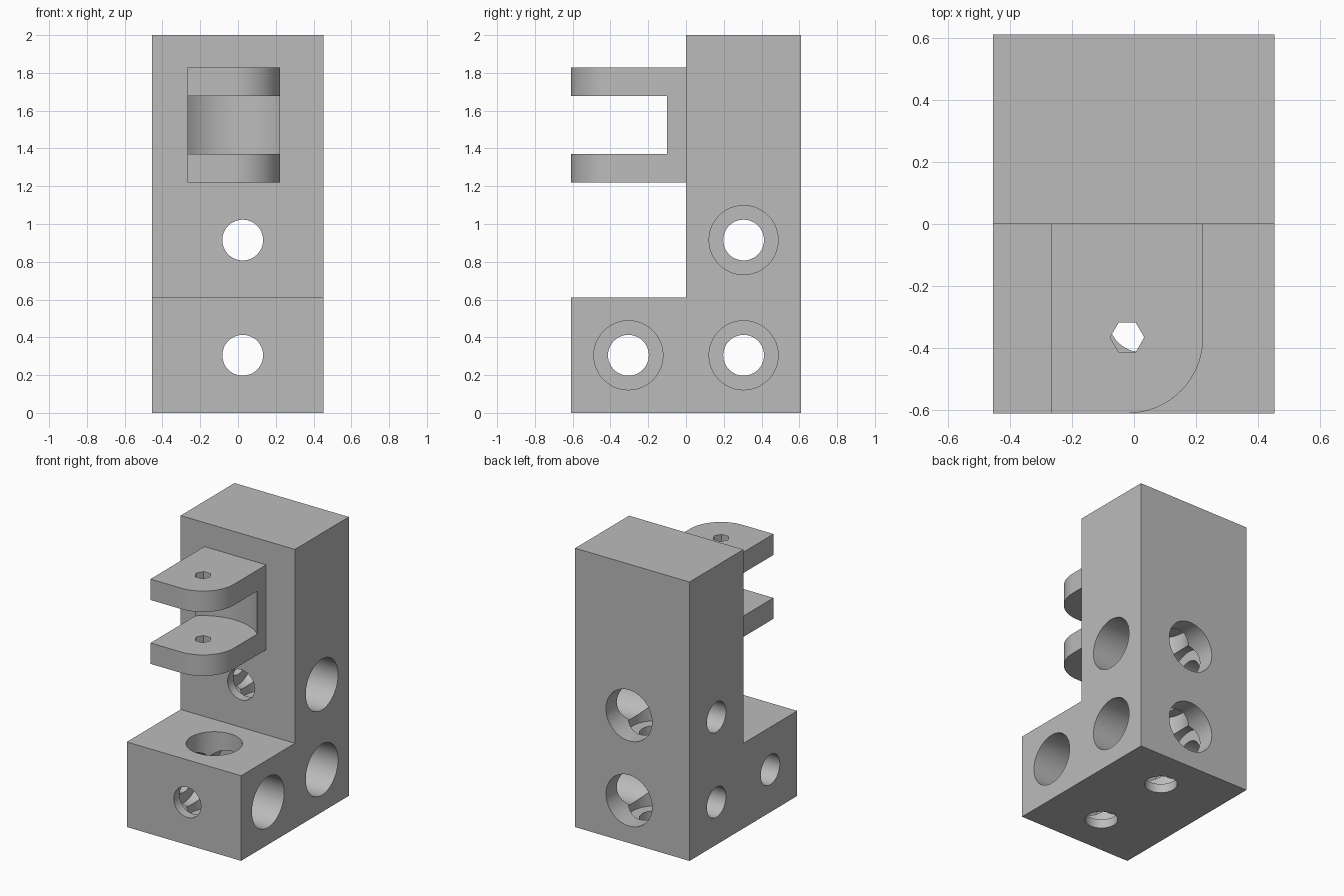
import bpy, bmesh, math
from mathutils import Matrix

cube = bpy.data.objects.get("Cube")
if cube:
    bpy.data.objects.remove(cube, do_unlink=True)

grey = bpy.data.materials.new("plain grey")
grey.use_nodes = True
GREY = (0.5, 0.5, 0.5, 1)
grey.diffuse_color = GREY
grey.node_tree.nodes["Principled BSDF"].inputs["Base Color"].default_value = GREY

CELL = 0.61          # grid pitch of the drilled cells
MID = CELL / 2
WALL = 0.065         # thickness left under each counterbore
SMALL, BIG = 0.108, 0.183
HOLE_X = 0.025
LEFT, RIGHT = -0.455, 0.452


def prism(name, outline, axis, start, end):
    """Extrude a closed 2D outline along x, y or z."""
    bm = bmesh.new()
    place = {"x": lambda a, b: (start, a, b),
             "y": lambda a, b: (a, start, b),
             "z": lambda a, b: (a, b, start)}[axis]
    step = [(end - start) * (axis == k) for k in "xyz"]
    face = bm.faces.new([bm.verts.new(place(a, b)) for a, b in outline])
    top = bmesh.ops.extrude_face_region(bm, geom=[face])["geom"]
    bmesh.ops.translate(bm, vec=step,
                        verts=[v for v in top if isinstance(v, bmesh.types.BMVert)])
    bmesh.ops.recalc_face_normals(bm, faces=bm.faces)
    mesh = bpy.data.meshes.new(name)
    bm.to_mesh(mesh)
    bm.free()
    mesh.materials.append(grey)
    obj = bpy.data.objects.new(name, mesh)
    bpy.context.collection.objects.link(obj)
    return obj


def circle(a, b, r, sides=48):
    return [(a + r * math.cos(math.tau * i / sides),
             b + r * math.sin(math.tau * i / sides)) for i in range(sides)]


def cut(target, outline, axis, start, end):
    """Subtract an extruded outline and bake the result."""
    cutter = prism("cutter", outline, axis, start, end)
    cutter.hide_render = True
    mod = target.modifiers.new("cut", "BOOLEAN")
    mod.operation, mod.solver, mod.object = "DIFFERENCE", "EXACT", cutter
    bpy.context.view_layer.update()
    graph = bpy.context.evaluated_depsgraph_get()
    mesh = bpy.data.meshes.new_from_object(target.evaluated_get(graph))
    target.modifiers.clear()
    target.data = mesh
    bpy.data.objects.remove(cutter, do_unlink=True)


def smooth(obj):
    bpy.ops.object.select_all(action="DESELECT")
    obj.select_set(True)
    bpy.context.view_layer.objects.active = obj
    bpy.ops.object.shade_smooth_by_angle(angle=math.radians(30))


# L-shaped body: tall column with a foot at the front
side = [(-CELL, 0), (CELL, 0), (CELL, 2), (0, 2), (0, CELL), (-CELL, CELL)]
body = prism("body", side, "x", LEFT, RIGHT)

# Cross holes, counterbored from the right
for y, z in [(-MID, MID), (MID, MID), (MID, CELL + MID)]:
    cut(body, circle(y, z, BIG), "x", HOLE_X - MID + WALL, 1)
    cut(body, circle(y, z, SMALL), "x", -1, 1)

# Front-to-back holes, counterbored from the back of each cell
for row in range(2):
    z = MID + row * CELL
    cut(body, circle(HOLE_X, z, BIG), "y", WALL, 1)
    if row == 0:
        cut(body, circle(HOLE_X, z, BIG), "y", WALL - CELL, 0)
    cut(body, circle(HOLE_X, z, SMALL), "y", -1, 0.3)

# Upright holes: open in the foot, closed off inside the column
cut(body, circle(HOLE_X, -MID, BIG), "z", WALL, 0.7)
cut(body, circle(HOLE_X, -MID, SMALL), "z", -0.1, 0.3)
for row in range(2):
    cut(body, circle(HOLE_X, MID, BIG), "z", row * CELL + WALL, (row + 1) * CELL)
cut(body, circle(HOLE_X, MID, SMALL), "z", -0.1, 0.9)
smooth(body)

# Hinge bracket: square on one side, rounded on the other about the pin
PIN_X, PIN_Y, LUG = -0.022, -0.365, 0.245
BOTTOM, TOP, PLATE = 1.22, 1.828, 0.15
arc = [(PIN_X + LUG * math.sin(t), PIN_Y - LUG * math.cos(t))
       for t in (math.pi / 2 * i / 16 for i in range(17))]
outline = [(PIN_X - LUG, 0), (PIN_X - LUG, PIN_Y - LUG)] + arc + [(PIN_X + LUG, 0)]
bracket = prism("hinge_bracket", outline, "z", BOTTOM, TOP)
cut(bracket, circle(PIN_X, PIN_Y, 0.36, 64), "z", BOTTOM + PLATE, TOP - PLATE)
cut(bracket, circle(PIN_X, PIN_Y, 0.055, 6), "z", 1, 1.95)
smooth(bracket)
